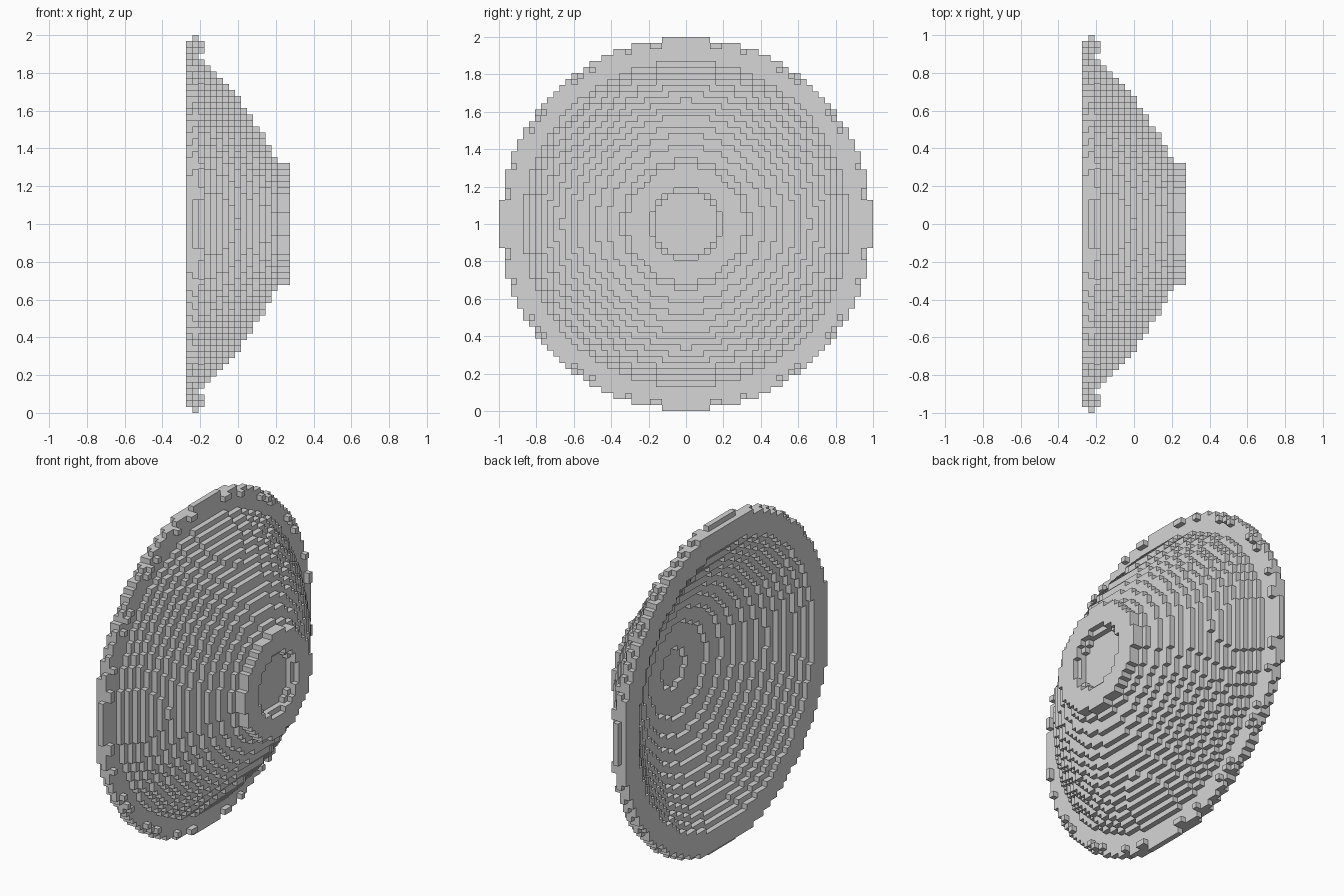
import bpy
import bmesh
from mathutils import Vector

if "Cube" in bpy.data.objects:
    bpy.data.objects.remove(bpy.data.objects["Cube"], do_unlink=True)

N = 31                 # blocks from the centre to the rim
S = 1.0 / N            # block size
LAYERS = 17            # depth of the dish in blocks

grey = bpy.data.materials.new("light grey")
grey.diffuse_color = (0.67, 0.67, 0.67, 1)
grey.use_nodes = True
grey.node_tree.nodes["Principled BSDF"].inputs["Base Color"].default_value = (0.67, 0.67, 0.67, 1)

RIM = {0: 30.48, 1: 30.75}     # flange radius by layer
PIT = {15: 5.2, 16: 5.8}       # stepped recess in the hub by layer


def part_at(k, r2):
    """Name of the part filling a block, or None where it is empty."""
    if r2 <= 690 - 61.5 * k:                   # hollow of the bowl
        return None
    if k in RIM:
        return "rim" if r2 <= RIM[k] ** 2 else None
    if k in PIT:
        return "hub" if PIT[k] ** 2 <= r2 <= 9.8 ** 2 else None
    if k == 2 and 890 <= r2 <= 907:            # studs on the flange
        return "rim_studs"
    return "dish" if r2 <= 829 - 51 * k else None


# Fill the block grid
cells = {}
for k in range(LAYERS):
    for i in range(-N, N):
        for j in range(-N, N):
            name = part_at(k, (i + 0.5) ** 2 + (j + 0.5) ** 2)
            if name:
                cells[k, i, j] = name

# Each side: direction and its four corners in order
SIDES = []
for axis in range(3):
    for sign in (0, 1):
        step = [0, 0, 0]
        step[axis] = 2 * sign - 1
        corners = []
        for a, b in ((0, 0), (1, 0), (1, 1), (0, 1)):
            c = [0, 0, 0]
            c[axis], c[(axis + 1) % 3], c[(axis + 2) % 3] = sign, a, b
            corners.append(tuple(c))
        SIDES.append((step, corners if sign else corners[::-1]))


def build(name):
    """Skin the exposed sides of one part's blocks."""
    bm = bmesh.new()
    verts = {}

    def vert(p):
        if p not in verts:
            verts[p] = bm.verts.new(Vector((p[0] - LAYERS / 2, p[1], p[2] + N)) * S)
        return verts[p]

    for cell, owner in cells.items():
        if owner != name:
            continue
        for step, corners in SIDES:
            if tuple(c + d for c, d in zip(cell, step)) in cells:
                continue
            bm.faces.new([vert(tuple(c + d for c, d in zip(cell, q))) for q in corners])
    mesh = bpy.data.meshes.new(name)
    bm.to_mesh(mesh)
    bm.free()
    mesh.materials.append(grey)
    bpy.context.collection.objects.link(bpy.data.objects.new(name, mesh))


for part in ("rim", "rim_studs", "dish", "hub"):
    build(part)
